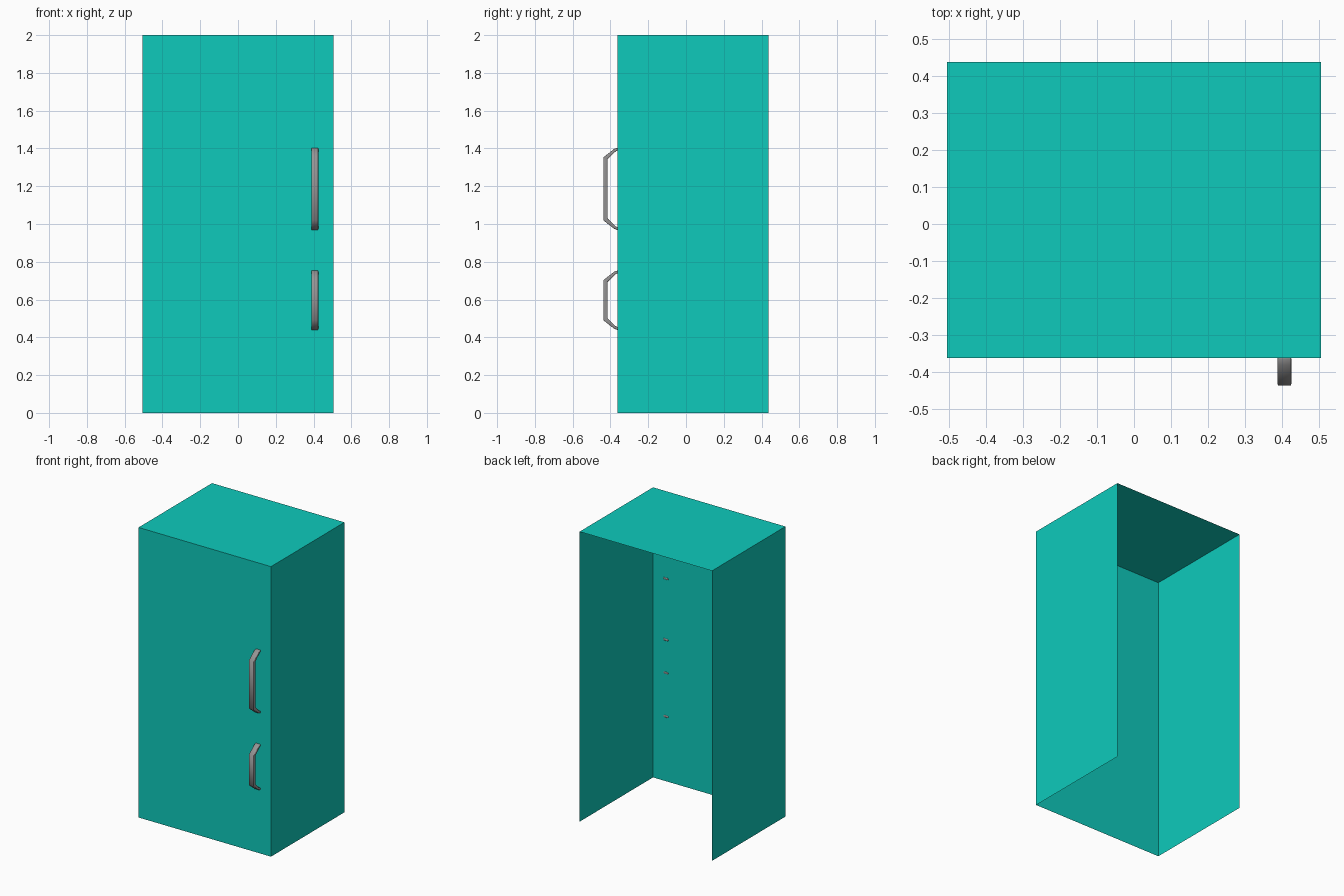
import bpy, bmesh, math
from mathutils import Matrix, Vector

cube = bpy.data.objects.get("Cube")
if cube:
    bpy.data.objects.remove(cube, do_unlink=True)


def make_material(name, color, metallic=0.0):
    mat = bpy.data.materials.new(name)
    mat.use_nodes = True
    mat.diffuse_color = color
    mat.node_tree.nodes["Principled BSDF"].inputs["Base Color"].default_value = color
    return mat


def make_object(name, bm, mat):
    mesh = bpy.data.meshes.new(name)
    bm.to_mesh(mesh)
    bm.free()
    mesh.materials.append(mat)
    obj = bpy.data.objects.new(name, mesh)
    bpy.context.collection.objects.link(obj)
    return obj


teal = make_material("teal_enamel", (0.0044, 0.59, 0.5, 1))
gray = make_material("gray_metal", (0.3, 0.295, 0.295, 1))

WIDTH, DEPTH, HEIGHT = 1.01, 0.8, 2.0
FRONT, BACK = -0.362, 0.438

# Cabinet shell: thin sheet, open at the back and underneath
bm = bmesh.new()
bmesh.ops.create_cube(bm, size=1)
bmesh.ops.scale(bm, vec=(WIDTH, DEPTH, HEIGHT), verts=bm.verts)
bmesh.ops.translate(bm, vec=(0, (FRONT + BACK) / 2, HEIGHT / 2), verts=bm.verts)
open_sides = [f for f in bm.faces if f.normal.y > 0.5 or f.normal.z < -0.5]
bmesh.ops.delete(bm, geom=open_sides, context="FACES")
make_object("cabinet_shell", bm, teal)


# Bracket handle: bent strip profile extruded across its width
def make_handle(name, bottom, top, x_min=0.388, x_max=0.425):
    mid, half = (bottom + top) / 2, (top - bottom) / 2
    outer = [(0.002, 0), (-0.019, 0.008), (-0.075, 0.052)]
    inner = [(-0.053, 0.062), (-0.012, 0.022), (0.002, 0.015)]

    # Outline pairs: outward distance from the door, inset from the handle end
    upper = [(y, half - inset) for y, inset in outer]
    lower = [(y, -z) for y, z in reversed(upper)]
    inner_low = [(y, -(half - inset)) for y, inset in reversed(inner)]
    inner_up = [(y, -z) for y, z in reversed(inner_low)]
    outline = upper + lower + inner_low + inner_up

    bm = bmesh.new()
    face = bm.faces.new([bm.verts.new((x_min, FRONT + y, mid + z)) for y, z in outline])
    ext = bmesh.ops.extrude_face_region(bm, geom=[face])
    moved = [v for v in ext["geom"] if isinstance(v, bmesh.types.BMVert)]
    bmesh.ops.translate(bm, vec=(x_max - x_min, 0, 0), verts=moved)
    bmesh.ops.recalc_face_normals(bm, faces=bm.faces)
    obj = make_object(name, bm, gray)

    # Softened long edges
    bevel = obj.modifiers.new("soft_edges", "BEVEL")
    bevel.width = 0.004
    bevel.segments = 2
    bevel.limit_method = "ANGLE"
    bevel.angle_limit = math.radians(60)

    bpy.ops.object.select_all(action="DESELECT")
    obj.select_set(True)
    bpy.context.view_layer.objects.active = obj
    bpy.ops.object.shade_smooth_by_angle(angle=math.radians(50))
    for edge in obj.data.edges:
        edge.use_edge_sharp = False
    for poly in obj.data.polygons:
        poly.use_smooth = True
    return obj


make_handle("upper_door_handle", 0.967, 1.405)
make_handle("lower_door_handle", 0.438, 0.755)
